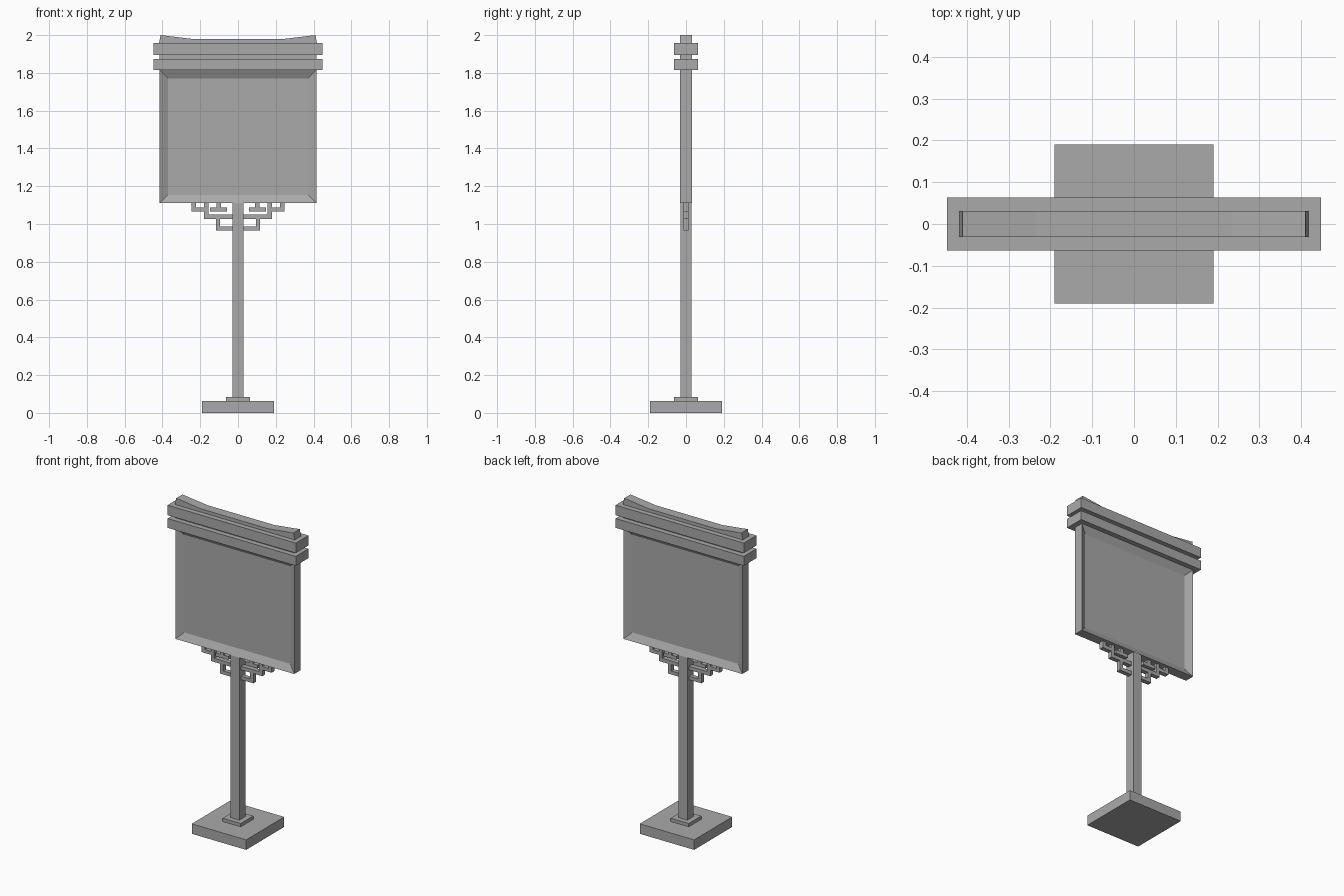
import bpy
import bmesh

cube = bpy.data.objects.get("Cube")
if cube:
    bpy.data.objects.remove(cube, do_unlink=True)

grey = bpy.data.materials.new("plain grey")
grey.use_nodes = True
grey.diffuse_color = (0.4, 0.4, 0.4, 1)
grey.node_tree.nodes["Principled BSDF"].inputs["Base Color"].default_value = (0.4, 0.4, 0.4, 1)


def finish(name, bm):
    bmesh.ops.recalc_face_normals(bm, faces=bm.faces)
    mesh = bpy.data.meshes.new(name)
    bm.to_mesh(mesh)
    bm.free()
    mesh.materials.append(grey)
    obj = bpy.data.objects.new(name, mesh)
    bpy.context.scene.collection.objects.link(obj)
    return obj


def extrude_profile(name, points, half_depth):
    """Front outline (x, z) given thickness along y."""
    bm = bmesh.new()
    face = bm.faces.new([bm.verts.new((x, -half_depth, z)) for x, z in points])
    ext = bmesh.ops.extrude_face_region(bm, geom=[face])
    moved = [v for v in ext["geom"] if isinstance(v, bmesh.types.BMVert)]
    bmesh.ops.translate(bm, verts=moved, vec=(0, 2 * half_depth, 0))
    return finish(name, bm)


def box(name, x0, x1, half_depth, z0, z1):
    return extrude_profile(name, [(x0, z0), (x1, z0), (x1, z1), (x0, z1)], half_depth)


def centred_box(name, half_width, half_depth, z0, z1):
    return box(name, -half_width, half_width, half_depth, z0, z1)


# Stand
centred_box("base_plate", 0.19, 0.19, 0, 0.063)
centred_box("base_step", 0.063, 0.063, 0.063, 0.084)
centred_box("post", 0.03, 0.03, 0.084, 1.11)

# Sign board with a recessed panel on both faces
board = centred_box("sign_board", 0.415, 0.031, 1.11, 1.815)
bm = bmesh.new()
bm.from_mesh(board.data)
bm.faces.ensure_lookup_table()
panels = [f for f in bm.faces if abs(f.normal.y) > 0.9]
bmesh.ops.inset_individual(bm, faces=panels, thickness=0.062)
for panel in panels:
    for v in panel.verts:
        v.co.y *= 0.25
bm.to_mesh(board.data)
bm.free()

# Cornice: two bars around a narrow neck
centred_box("cornice_lower", 0.448, 0.063, 1.815, 1.874)
centred_box("cornice_neck", 0.415, 0.031, 1.874, 1.895)
centred_box("cornice_upper", 0.448, 0.063, 1.895, 1.958)

# Upturned crest
half = [(0.418, 1.958), (0.41, 2.0), (0.235, 1.979)]
extrude_profile("crest", half + [(-x, z) for x, z in reversed(half)], 0.031)

# Stepped lattice brackets, mirrored about the post
lattice = {
    "lower_rail": (0.03, 0.117, 0.965, 0.987),
    "lower_riser": (0.094, 0.117, 0.987, 1.027),
    "middle_rail": (0.03, 0.18, 1.027, 1.05),
    "middle_riser": (0.157, 0.18, 1.05, 1.11),
    "upper_rail": (0.18, 0.245, 1.066, 1.088),
    "upper_riser": (0.222, 0.245, 1.088, 1.11),
    "hanger_bar": (0.058, 0.147, 1.066, 1.088),
    "hanger_stem": (0.091, 0.114, 1.088, 1.11),
}
for part, (x0, x1, z0, z1) in lattice.items():
    box("left_" + part, x0, x1, 0.014, z0, z1)
    box("right_" + part, -x1, -x0, 0.014, z0, z1)
